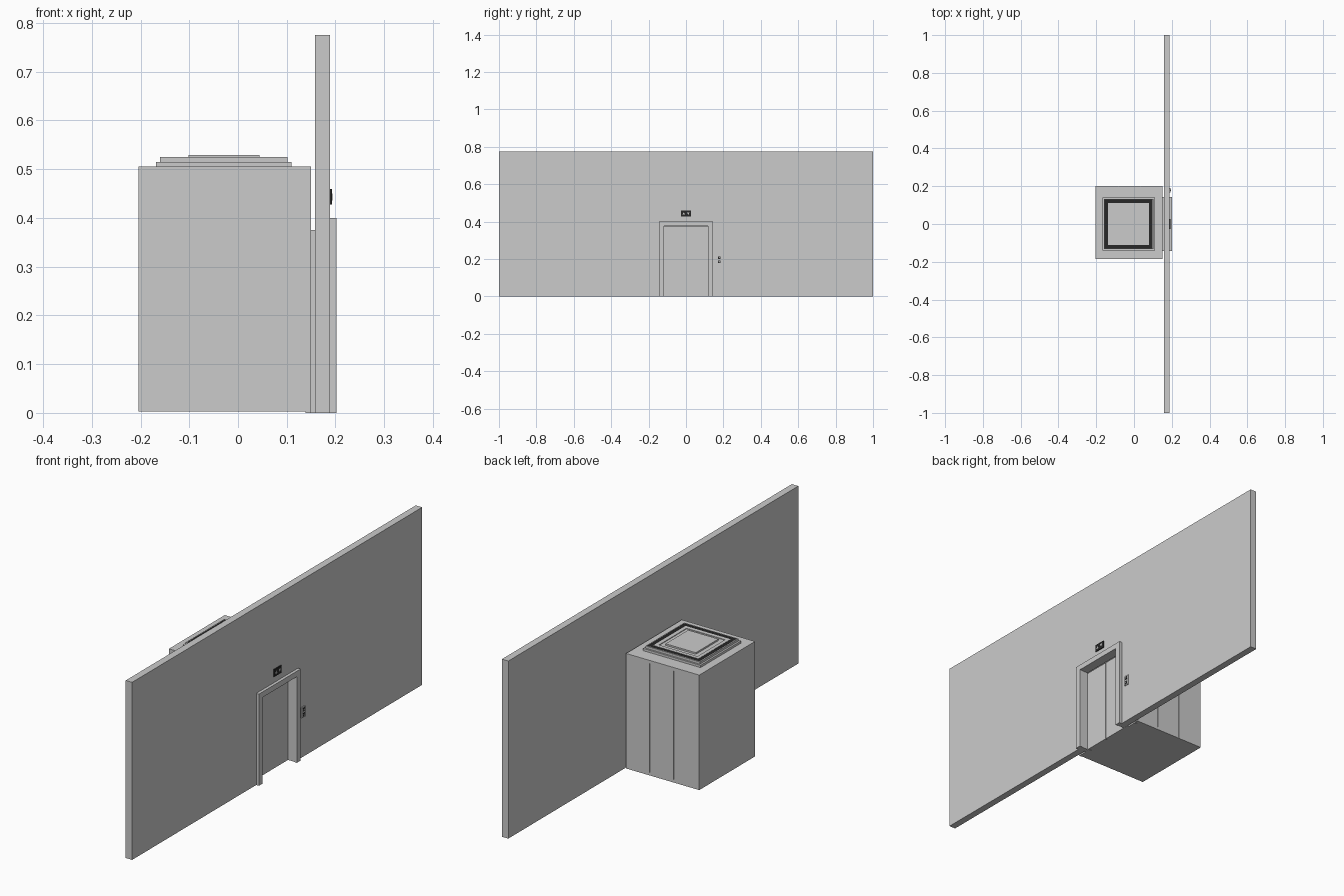
import bpy, bmesh
from mathutils import Vector

if "Cube" in bpy.data.objects:
    bpy.data.objects.remove(bpy.data.objects["Cube"])


def make(name, fill, mat=None):
    me = bpy.data.meshes.new(name)
    bm = bmesh.new()
    fill(bm)
    bmesh.ops.recalc_face_normals(bm, faces=bm.faces)
    bm.to_mesh(me)
    bm.free()
    ob = bpy.data.objects.new(name, me)
    bpy.context.collection.objects.link(ob)
    if mat:
        me.materials.append(mat)
    return ob


def box(name, x, y, z, mat=None):
    def fill(bm):
        bmesh.ops.create_cube(bm, size=1)
        for v in bm.verts:
            v.co = Vector([a + (b - a) * (c + 0.5) for (a, b), c in zip((x, y, z), v.co)])
    return make(name, fill, mat)


def prism(name, profile, x0, x1, mat=None):
    """Extrude a (y, z) outline along x."""
    def fill(bm):
        f = bm.faces.new([bm.verts.new((x0, y, z)) for y, z in profile])
        r = bmesh.ops.extrude_face_region(bm, geom=[f])
        bmesh.ops.translate(bm, vec=(x1 - x0, 0, 0),
                            verts=[g for g in r["geom"] if isinstance(g, bmesh.types.BMVert)])
    return make(name, fill, mat)


def arch(name, half, top, inner, inner_top, x0, x1):
    prism(name, [(-half, 0), (-inner, 0), (-inner, inner_top), (inner, inner_top),
                 (inner, 0), (half, 0), (half, top), (-half, top)], x0, x1)


def ring(name, hx, hy, w, z0, z1, mat=None):
    """Rectangular ring round the cabin roof centre."""
    cx = -0.029

    def fill(bm):
        loops = []
        for a, b, z in ((hx, hy, z0), (hx, hy, z1), (hx - w, hy - w, z1), (hx - w, hy - w, z0)):
            loops.append([bm.verts.new((cx + sx * a, sy * b, z))
                          for sx, sy in ((-1, -1), (1, -1), (1, 1), (-1, 1))])
        for i in range(4):
            p, q = loops[i], loops[(i + 1) % 4]
            for j in range(4):
                k = (j + 1) % 4
                bm.faces.new((p[j], p[k], q[k], q[j]))
    return make(name, fill, mat)


dark = bpy.data.materials.new("dark_trim")
dark.diffuse_color = (0.02, 0.02, 0.02, 1)
dark.use_nodes = True
dark.node_tree.nodes["Principled BSDF"].inputs["Base Color"].default_value = dark.diffuse_color

# Wall with doorway and projecting door surround
arch("wall", 1.0, 0.775, 0.12, 0.377, 0.158, 0.189)
arch("door_surround", 0.144, 0.4, 0.118, 0.376, 0.188, 0.202)

# Pair of closed sliding doors
for side, (a, b) in {"left": (-0.143, -0.0006), "right": (0.0006, 0.143)}.items():
    box("door_" + side, (0.15, 0.1575), (a, b), (0.0, 0.375))

# Cabin shell: floor, roof, back, front and side panels
Z = (0.003, 0.505)
box("cabin_floor", (-0.202, 0.149), (-0.184, 0.199), (0.003, 0.015))
box("cabin_roof", (-0.202, 0.149), (-0.184, 0.199), (0.49, 0.505))
box("cabin_back", (-0.204, -0.19), (-0.185, 0.2), Z)
arch("cabin_front", 0.184, 0.504, 0.118, 0.376, 0.138, 0.15)
box("front_corner_post", (0.138, 0.15), (0.184, 0.199), Z)
for name, y, cuts in (("near_side", (-0.185, -0.172), (-0.19, -0.075, 0.15)),
                      ("far_side", (0.187, 0.2), (-0.204, -0.081, 0.035, 0.15))):
    s = 0.003 if y[0] < 0 else -0.003
    box(name + "_liner", (-0.19, 0.148), (y[0] + s, y[1] + s), Z)
    for i in range(len(cuts) - 1):
        a = cuts[i] + (0.001 if i else 0)
        b = cuts[i + 1] - (0.001 if i < len(cuts) - 2 else 0)
        box(f"{name}_panel_{i + 1}", (a, b), y, Z)

# Stepped roof tray with dark light strip
ring("tray_base", 0.139, 0.14, 0.03, 0.505, 0.515)
ring("tray_rim", 0.131, 0.133, 0.004, 0.514, 0.525)
ring("light_strip", 0.127, 0.129, 0.018, 0.514, 0.524, dark)
ring("tray_step", 0.109, 0.111, 0.016, 0.505, 0.525)
ring("tray_inner", 0.093, 0.095, 0.02, 0.505, 0.522)
box("tray_centre", (-0.102, 0.044), (-0.078, 0.078), (0.505, 0.529))

# Floor indicator above the door
box("indicator_plate", (0.189, 0.193), (-0.026, 0.026), (0.427, 0.459), dark)
for i, (y, d) in enumerate(((-0.012, 1), (0.012, -1))):
    prism(f"indicator_arrow_{i + 1}", [(y - 0.007, 0.443 - 0.006 * d), (y + 0.007, 0.443 - 0.006 * d),
                                       (y, 0.443 + 0.007 * d)], 0.1925, 0.1937)

# Call panel with two buttons
box("call_panel", (0.189, 0.193), (0.166, 0.19), (0.174, 0.22))
for i, d in enumerate((1, -1)):
    z = 0.197 + 0.011 * d
    box(f"call_button_{i + 1}", (0.193, 0.1945), (0.171, 0.185), (z - 0.007, z + 0.007), dark)
    prism(f"button_arrow_{i + 1}", [(0.174, z - 0.003 * d), (0.182, z - 0.003 * d),
                                    (0.178, z + 0.004 * d)], 0.1942, 0.1952)
